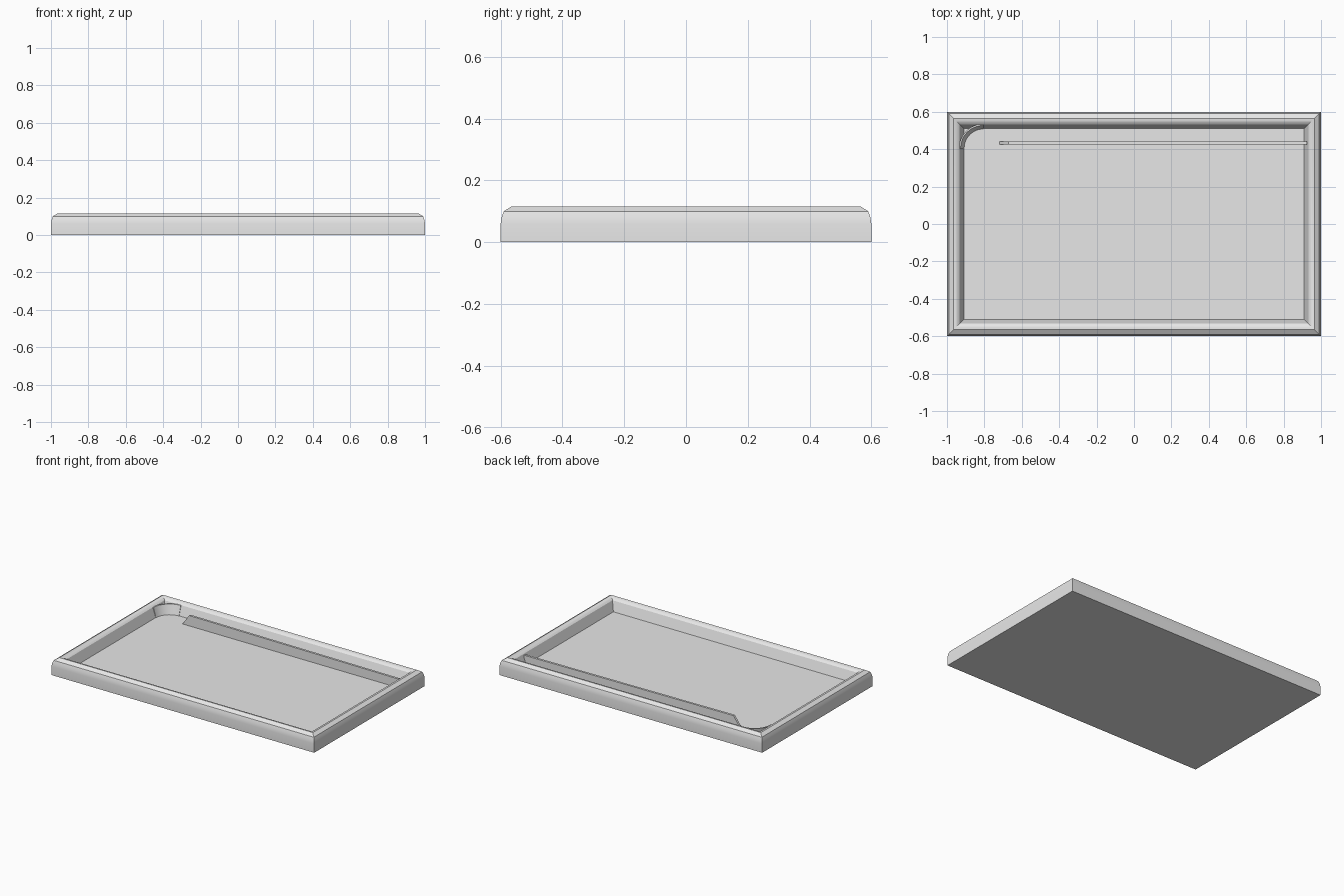
import bpy, bmesh, math

cube = bpy.data.objects.get("Cube")
if cube:
    bpy.data.objects.remove(cube, do_unlink=True)

HALF_X, HALF_Y, FLOOR = 1.0, 0.6, 0.035

grey = bpy.data.materials.new("light grey")
grey.use_nodes = True
grey.diffuse_color = (0.8, 0.8, 0.8, 1)
grey.node_tree.nodes["Principled BSDF"].inputs["Base Color"].default_value = (0.8, 0.8, 0.8, 1)


def finish(name, bm, angle=30):
    """Turn a bmesh into a shaded, coloured object."""
    bmesh.ops.recalc_face_normals(bm, faces=bm.faces)
    mesh = bpy.data.meshes.new(name)
    bm.to_mesh(mesh)
    bm.free()
    mesh.materials.append(grey)
    obj = bpy.data.objects.new(name, mesh)
    bpy.context.collection.objects.link(obj)
    bpy.ops.object.select_all(action='DESELECT')
    obj.select_set(True)
    bpy.context.view_layer.objects.active = obj
    bpy.ops.object.shade_smooth_by_angle(angle=math.radians(angle))
    return obj


def bridge(bm, rings, closed=True):
    """Join consecutive rings of vertices with quads."""
    for a, b in zip(rings, rings[1:]):
        n = len(a)
        for i in range(n if closed else n - 1):
            j = (i + 1) % n
            bm.faces.new((a[i], a[j], b[j], b[i]))


# Tray: rim profile (inset, height) carried around the rectangle, closed by floor and base
profile = [(0, 0), (0, 0.06), (0.003, 0.08), (0.01, 0.10), (0.035, 0.116),
           (0.046, 0.114), (0.057, 0.109), (0.068, 0.10), (0.09, FLOOR)]
bm = bmesh.new()
rings = []
for inset, z in profile:
    x, y = HALF_X - inset, HALF_Y - inset
    rings.append([bm.verts.new((sx * x, sy * y, z))
                  for sx, sy in ((-1, -1), (1, -1), (1, 1), (-1, 1))])
bridge(bm, rings)
bm.faces.new(rings[0])
bm.faces.new(rings[-1])
finish("tray", bm)

# Lane divider: long thin wall with a slanted free end
outline = [(-0.72, FLOOR), (0.925, FLOOR), (0.925, 0.095), (-0.67, 0.106)]
bm = bmesh.new()
sides = [[bm.verts.new((x, y, z)) for x, z in outline] for y in (0.425, 0.44)]
bridge(bm, sides)
for side in sides:
    bm.faces.new(side)
finish("lane_divider", bm)

# Corner guide: curved leaning wall across the back corner
CX, CY, STEPS = -0.805, 0.405, 12
section = [(0.103, FLOOR), (0.122, 0.10), (0.130, 0.10), (0.118, FLOOR)]
bm = bmesh.new()
slices = []
for i in range(STEPS + 1):
    a = math.radians(90 + 90 * i / STEPS)
    slices.append([bm.verts.new((CX + r * math.cos(a), CY + r * math.sin(a), z))
                   for r, z in section])
bridge(bm, slices)
bm.faces.new(slices[0])
bm.faces.new(slices[-1])
finish("corner_guide", bm)
